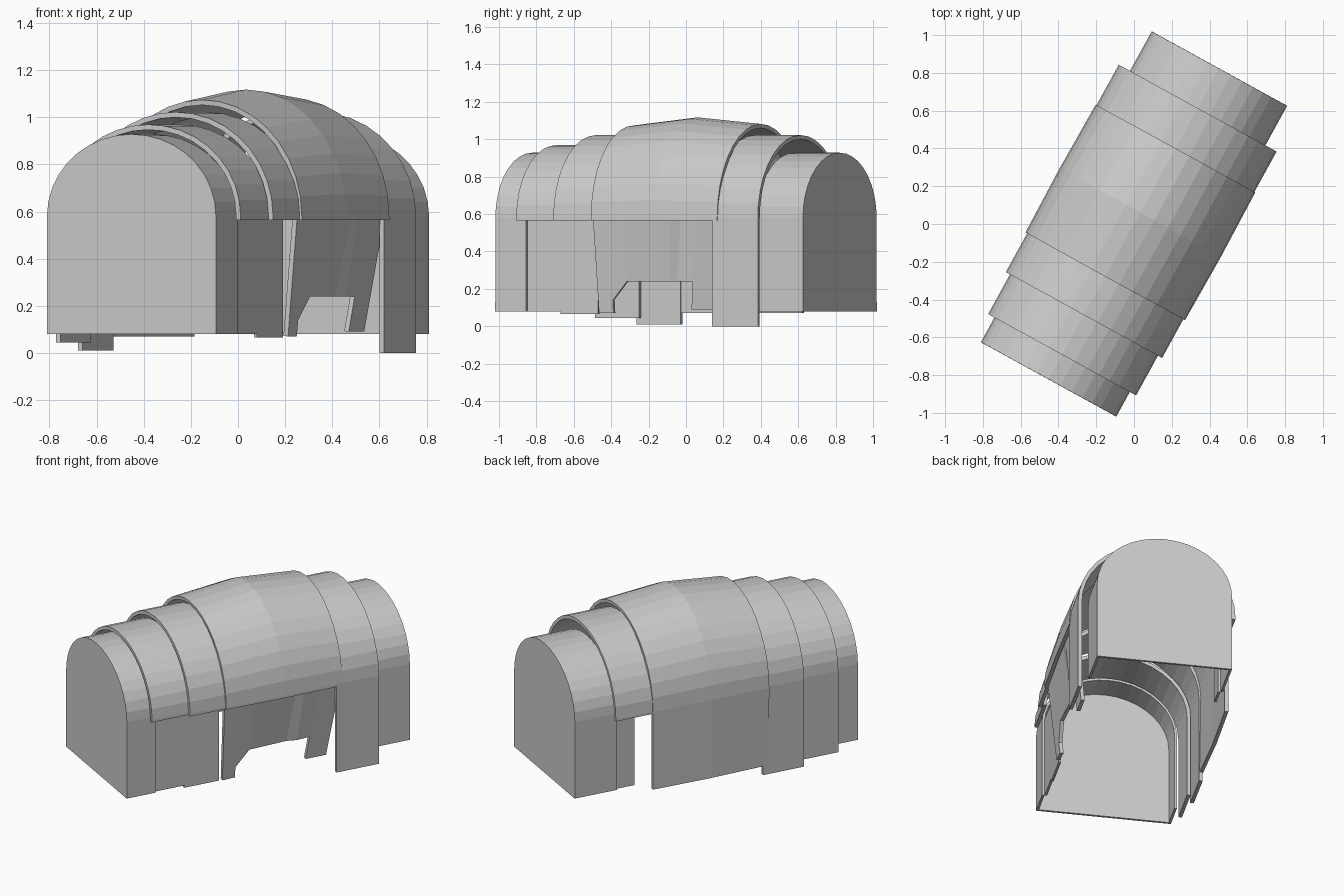
import bpy, bmesh, math
from mathutils import Matrix

cube = bpy.data.objects.get("Cube")
if cube:
    bpy.data.objects.remove(cube, do_unlink=True)

grey = bpy.data.materials.new("plain_grey")
grey.use_nodes = True
colour = (0.6, 0.6, 0.6, 1)
grey.diffuse_color = colour
grey.node_tree.nodes["Principled BSDF"].inputs["Base Color"].default_value = colour

TURN = Matrix.Rotation(math.radians(-28.8), 4, 'Z')   # the vault runs diagonally
SPRING = 0.58                                         # height where the arch starts
SKIRT = 0.565                                         # bottom of sides that stop short
SEGMENTS = 18


def finish(name, bm, thickness):
    """Turn the surface into a walled object, thickened inwards."""
    mesh = bpy.data.meshes.new(name)
    bm.transform(TURN)
    bm.normal_update()
    bm.to_mesh(mesh)
    bm.free()
    mesh.materials.append(grey)
    obj = bpy.data.objects.new(name, mesh)
    bpy.context.collection.objects.link(obj)
    solid = obj.modifiers.new("wall", 'SOLIDIFY')
    solid.thickness = thickness
    solid.offset = -1
    solid.use_even_offset = True
    return obj


def section(half, top, left_z, right_z, foot=None):
    """Arch cross-section from the -x foot over the top to the +x foot."""
    pts = [(-(foot or half), left_z)]
    for i in range(SEGMENTS + 1):
        a = math.pi * (1 - i / SEGMENTS)
        pts.append((half * math.cos(a), SPRING + (top - SPRING) * math.sin(a)))
    return pts + [(half, right_z)]


def shell(name, stations, thickness=0.022, plate=None):
    """Loft (y, section) stations; plate closes the first or last one."""
    bm = bmesh.new()
    rings = [[bm.verts.new((x, y, z)) for x, z in pts] for y, pts in stations]
    for a, b in zip(rings, rings[1:]):
        for i in range(len(a) - 1):
            bm.faces.new((a[i], b[i], b[i + 1], a[i + 1]))
    if plate == "front":
        bm.faces.new(rings[0])
    elif plate == "back":
        bm.faces.new(rings[-1][::-1])
    return finish(name, bm, thickness)


def side_panel(name, x, y0, y1, z0, z1):
    """Flat upright wall panel facing away from the axis."""
    bm = bmesh.new()
    vs = [bm.verts.new((x, y, z)) for y, z in ((y0, z0), (y1, z0), (y1, z1), (y0, z1))]
    bm.faces.new(vs if x > 0 else vs[::-1])
    return finish(name, bm, 0.015)


# End housings, each closed by a flat plate
end = section(0.394, 0.913, 0.08, 0.08)
shell("front_housing", [(-0.924, end), (-0.75, end)], 0.015, "front")
shell("back_housing", [(0.66, end), (0.924, end)], 0.015, "back")
side_panel("front_side_wall", 0.394, -0.75, -0.55, 0.08, 0.6)
side_panel("front_side_wall_inner", 0.394, -0.55, -0.32, 0.065, 0.6)
side_panel("back_side_wall", -0.394, 0.535, 0.66, 0.08, 0.6)

# Stepped arches that overlap towards the middle
arch = section(0.425, 0.947, 0.045, SKIRT)
shell("front_outer_arch", [(-0.79, arch), (-0.52, arch)])
arch = section(0.45, 1.0, 0.01, SKIRT)
shell("front_inner_arch", [(-0.55, arch), (-0.28, arch)])
arch = section(0.455, 1.0, SKIRT, 0.0)
shell("back_arch", [(0.42, arch), (0.70, arch)])

# Large central vault, highest in the middle
shell("central_vault", [
    (-0.315, section(0.46, 1.052, 0.07, SKIRT, 0.453)),
    (0.07, section(0.465, 1.095, 0.07, SKIRT)),
    (0.455, section(0.46, 1.06, 0.07, SKIRT)),
])

# Inward-leaning side of the central vault, with an opening and two legs
# each station: y at the top, y at the bottom, lean, lower edge height
leaning = [
    (-0.315, -0.305, 0.05, 0.07), (-0.22, -0.22, 0.055, 0.07),
    (-0.22, -0.22, 0.055, 0.14), (-0.13, -0.13, 0.06, 0.24),
    (0.16, 0.10, 0.08, 0.24), (0.22, 0.16, 0.055, 0.24),
    (0.31, 0.25, 0.065, 0.24), (0.31, 0.25, 0.065, 0.09),
    (0.455, 0.385, 0.065, 0.09),
]
bm = bmesh.new()
columns = []
for y_top, y_low, lean, low in leaning:
    t = (SPRING - low) / (SPRING - 0.07)
    columns.append((bm.verts.new((0.46, y_top, SPRING)),
                    bm.verts.new((0.46 - lean * t, y_top + (y_low - y_top) * t, low))))
for (top_a, low_a), (top_b, low_b) in zip(columns, columns[1:]):
    if (top_a.co - top_b.co).length > 0.001:
        bm.faces.new((low_a, low_b, top_b, top_a))
bmesh.ops.remove_doubles(bm, verts=[c[0] for c in columns], dist=0.0005)
finish("central_leaning_wall", bm, 0.022)
